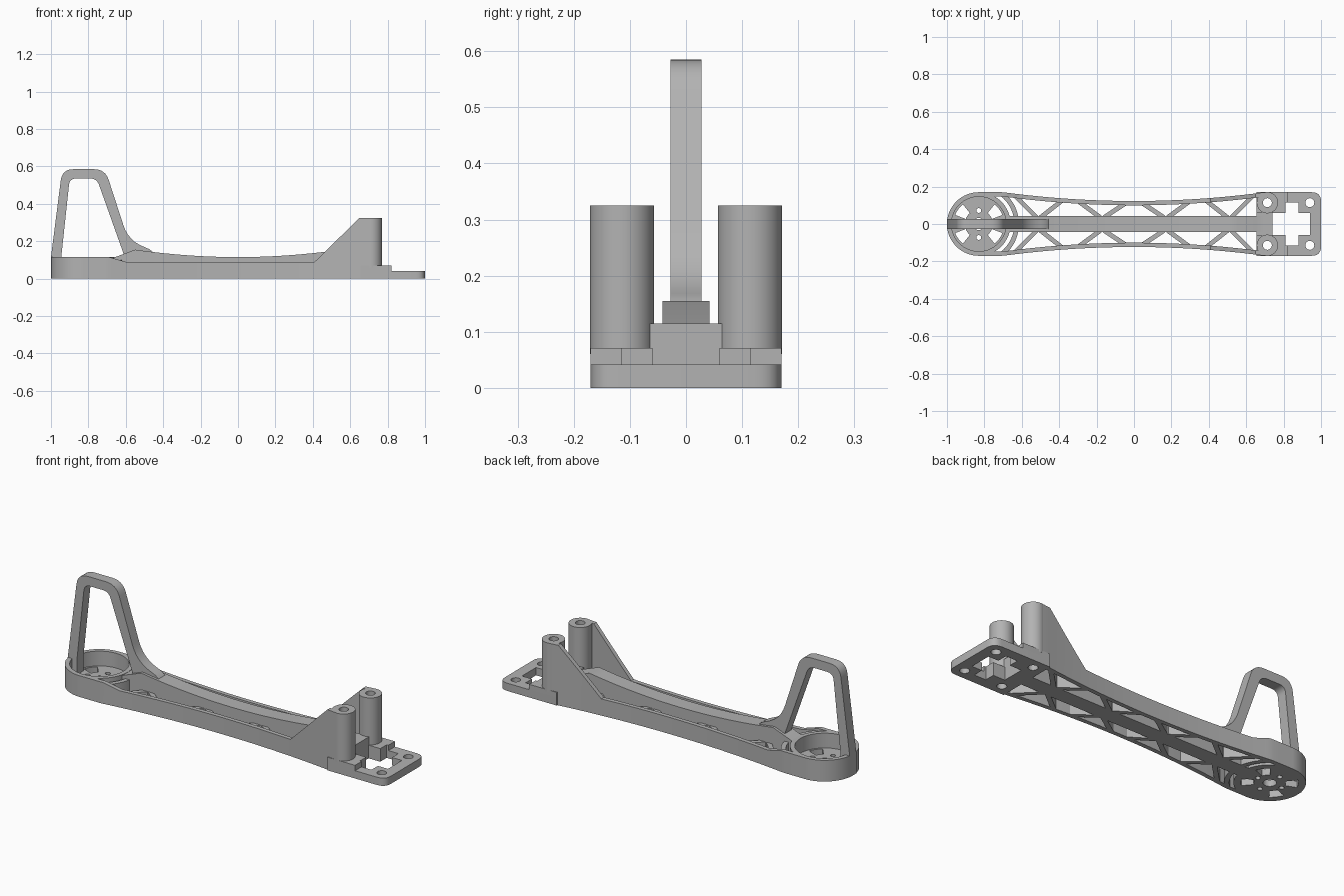
import bpy, bmesh
from math import sin, cos, pi, radians
from mathutils import Vector, Matrix

cube = bpy.data.objects.get("Cube")
if cube:
    bpy.data.objects.remove(cube, do_unlink=True)

GREY = (0.45, 0.45, 0.45, 1)
mat = bpy.data.materials.new("plain grey plastic")
mat.use_nodes = True
mat.diffuse_color = GREY
mat.node_tree.nodes["Principled BSDF"].inputs["Base Color"].default_value = GREY


def finish(name, bm):
    bmesh.ops.remove_doubles(bm, verts=bm.verts, dist=0.00005)
    bmesh.ops.recalc_face_normals(bm, faces=bm.faces)
    me = bpy.data.meshes.new(name)
    bm.to_mesh(me)
    bm.free()
    me.materials.clear()
    me.materials.append(mat)
    ob = bpy.data.objects.new(name, me)
    bpy.context.collection.objects.link(ob)
    bpy.ops.object.select_all(action='DESELECT')
    ob.select_set(True)
    bpy.context.view_layer.objects.active = ob
    bpy.ops.object.shade_smooth_by_angle(angle=radians(30))
    return ob


def plate(name, loops, low, high, upright=False):
    """Extrude an outline with holes, flat or standing in the xz plane."""
    cu = bpy.data.curves.new(name, 'CURVE')
    cu.dimensions = '2D'
    cu.fill_mode = 'BOTH'
    cu.extrude = (high - low) / 2
    for loop in loops:
        sp = cu.splines.new('POLY')
        sp.points.add(len(loop) - 1)
        for p, co in zip(sp.points, loop):
            p.co = (co[0], co[1], 0, 1)
        sp.use_cyclic_u = True
    tmp = bpy.data.objects.new(name + " outline", cu)
    bpy.context.collection.objects.link(tmp)
    dg = bpy.context.evaluated_depsgraph_get()
    me = bpy.data.meshes.new_from_object(tmp.evaluated_get(dg))
    bm = bmesh.new()
    bm.from_mesh(me)
    bpy.data.objects.remove(tmp, do_unlink=True)
    bpy.data.meshes.remove(me)
    bmesh.ops.translate(bm, verts=bm.verts, vec=(0, 0, (low + high) / 2))
    if upright:
        bmesh.ops.rotate(bm, verts=bm.verts, matrix=Matrix.Rotation(pi / 2, 3, 'X'))
    return finish(name, bm)


def arc(cx, cy, r, a0, a1, n):
    return [(cx + r * cos(radians(a0 + (a1 - a0) * i / n)),
             cy + r * sin(radians(a0 + (a1 - a0) * i / n))) for i in range(n + 1)]


def circle(cx, cy, r, n=48):
    return arc(cx, cy, r, 0, 360, n)[:-1]


def sector(cx, cy, r0, r1, mid, half, n=8):
    return arc(cx, cy, r1, mid - half, mid + half, n) + arc(cx, cy, r0, mid + half, mid - half, n)


def rounded(points, steps=6):
    """Round each corner (x, y, radius) with a short curve."""
    out = []
    for i, (x, y, r) in enumerate(points):
        p = Vector((x, y))
        if not r:
            out.append(p)
            continue
        a = p + (Vector(points[i - 1][:2]) - p).normalized() * r
        b = p + (Vector(points[(i + 1) % len(points)][:2]) - p).normalized() * r
        for k in range(steps + 1):
            t = k / steps
            out.append(a * (1 - t) ** 2 + p * 2 * t * (1 - t) + b * t * t)
    return out


def half_width(x):
    return min(0.17, 0.123 + 0.047 * (x / 0.7) ** 2)


MX = -0.83  # motor mount centre

# Motor mount: rim, pierced floor, outer arc
plate("motor_rim", [circle(MX, 0, 0.17, 64), circle(MX, 0, 0.146, 64)], 0, 0.115)
floor = [circle(MX, 0, 0.15, 64), circle(MX, 0, 0.032, 24)]
floor += [circle(MX + 0.072 * cos(a * pi / 2), 0.072 * sin(a * pi / 2), 0.013, 16) for a in range(4)]
floor += [sector(MX, 0, 0.075, 0.135, a, 15) for a in (36, 144, 216, 324)]
plate("motor_floor", floor, 0, 0.035)
plate("mount_arc", [sector(MX, 0, 0.19, 0.215, 0, 50, 24)], 0, 0.1)

# Landing loop standing over the mount
plate("landing_loop", [rounded([
    (-1, 0, 0), (-1, 0.115, 0), (-0.94, 0.585, 0.06), (-0.71, 0.585, 0.06),
    (-0.585, 0.2, 0.09), (-0.43, 0.143, 0.07), (-0.43, 0.1, 0), (-0.6, 0.1, 0),
    (-0.755, 0.535, 0.035), (-0.9, 0.535, 0.035), (-0.945, 0.115, 0), (-0.945, 0, 0)])],
    -0.028, 0.028, True)

# Central spine with a sagging top
sag = [(x / 20, 0.115 + 0.04 * (x / 11) ** 2) for x in range(-11, 12)]
plate("spine", [[(-0.67, 0), (-0.67, 0.11)] + sag + [(0.655, 0.115), (0.7, 0.115), (0.7, 0)]],
      -0.042, 0.042, True)


# Side walls following the waist, rising to the posts
def wall_top(x):
    if x < -0.6:
        return 0.09 + 0.025 * min(1, (-0.6 - x) / 0.09)
    if x < 0.41:
        return 0.09
    return min(0.325, 0.09 + 0.235 * (x - 0.41) / 0.24)


def side_wall(name, side):
    bm = bmesh.new()
    xs = sorted([MX + i * 0.04 for i in range(39)] + [-0.69, -0.6, 0.41, 0.65, 0.71])
    previous = None
    for x in xs:
        w, top = half_width(x), wall_top(x)
        ring = [bm.verts.new((x, side * y, z)) for y, z in
                ((w, 0), (w, top), (w - 0.023, top), (w - 0.023, 0))]
        if previous:
            for i in range(4):
                j = (i + 1) % 4
                bm.faces.new((previous[i], previous[j], ring[j], ring[i]))
        else:
            bm.faces.new(ring)
        previous = ring
    bm.faces.new(previous)
    finish(name, bm)


def brace(name, x0, x1, side):
    y0, y1 = 0.035 * side, (half_width(x1) - 0.012) * side
    d = Vector((x1 - x0, y1 - y0)).normalized() * 0.012
    n = Vector((-d.y, d.x))
    a, b = Vector((x0, y0)), Vector((x1, y1))
    plate(name, [[a - n, b - n, b + n, a + n]], 0, 0.065)


for side, label in ((1, "back"), (-1, "front")):
    side_wall(label + "_wall", side)
    # V-shaped truss bars between spine and wall
    for k in range(4):
        apex = -0.51 + 0.34 * k
        for lean in (-1, 1):
            brace(f"{label}_brace_{k}_{'left' if lean > 0 else 'right'}",
                  apex + lean * 0.01, apex + lean * 0.125, side)
    # Hollow mounting post
    plate(label + "_post", [circle(0.713, side * 0.114, 0.057), circle(0.713, side * 0.114, 0.024, 24)],
          0.06, 0.325)

# Mounting plate with cross-shaped opening and screw holes
quarter = [(0.94, 0.06), (0.88, 0.06), (0.88, 0.115), (0.81, 0.115), (0.81, 0.06), (0.74, 0.06)]
cross = quarter + [(x, -y) for x, y in reversed(quarter)]
screws = [circle(x, y, 0.024, 24) for x in (0.713, 0.94) for y in (-0.114, 0.114)]
plate("mounting_plate", [rounded([(0.655, -0.17, 0), (1, -0.17, 0.05), (1, 0.17, 0.05),
                                  (0.655, 0.17, 0)]), cross] + screws, 0, 0.042)
step = [(0.655, 0.17), (0.82, 0.17), (0.82, 0.115), (0.81, 0.115), (0.81, 0.06), (0.74, 0.06)]
plate("raised_step", [step + [(x, -y) for x, y in reversed(step)]] + screws[:2], 0.042, 0.071)
plate("centre_block", [[(0.655, -0.065), (0.74, -0.065), (0.74, 0.065), (0.655, 0.065)]], 0.06, 0.115)
